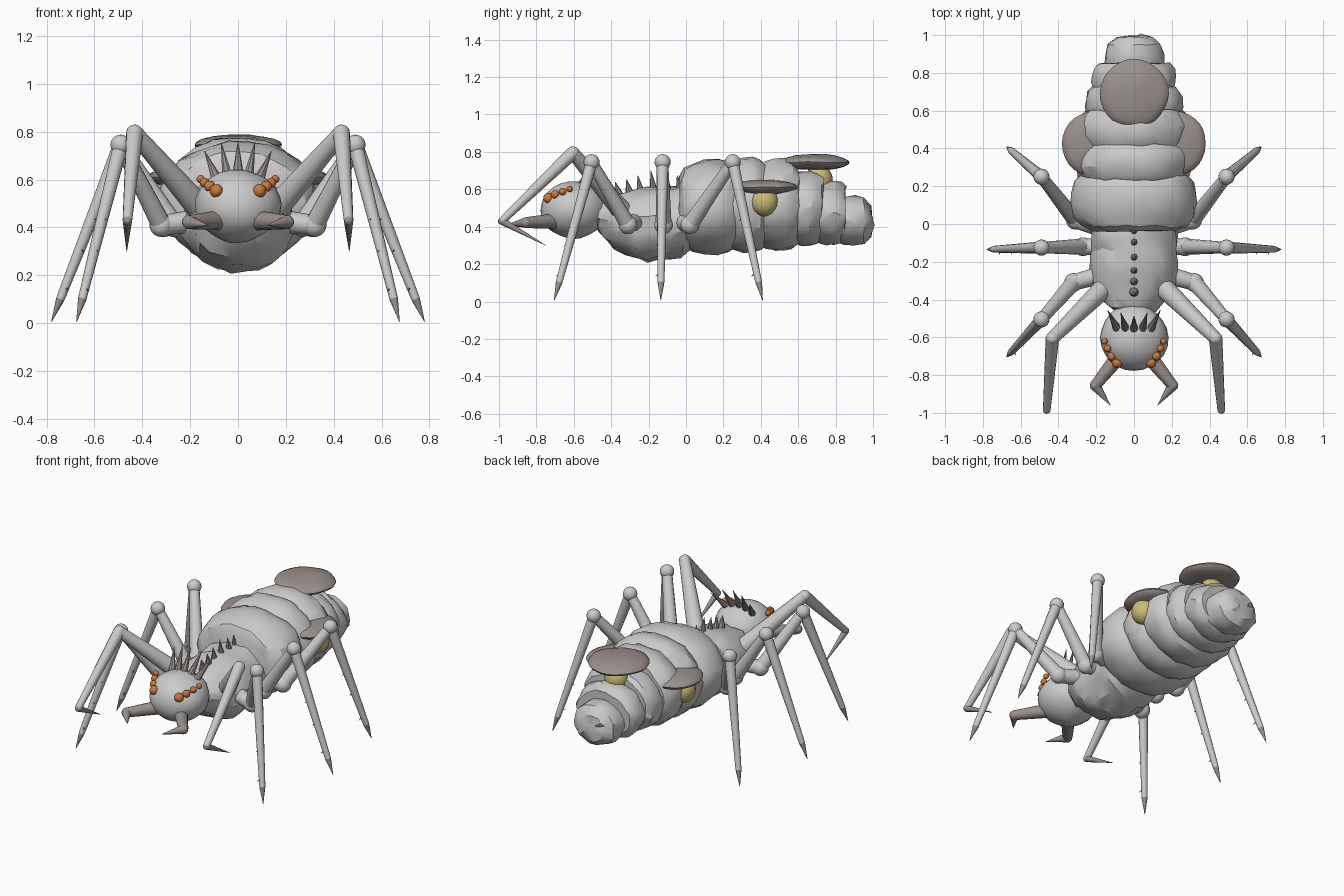
import bpy, bmesh, math, random
from mathutils import Vector, Matrix, noise

if "Cube" in bpy.data.objects:
    bpy.data.objects.remove(bpy.data.objects["Cube"])

random.seed(4)


def material(name, rgb):
    m = bpy.data.materials.new(name)
    m.diffuse_color = (*rgb, 1)
    m.use_nodes = True
    m.node_tree.nodes["Principled BSDF"].inputs["Base Color"].default_value = m.diffuse_color
    return m


MATS = [material("pale_grey_shell", (0.60, 0.60, 0.60)),
        material("grey_brown_horn", (0.32, 0.28, 0.26)),
        material("orange_eye", (0.60, 0.19, 0.045)),
        material("yellow_stem", (0.60, 0.50, 0.18))]
SHELL, HORN, EYE, STEM = range(4)


def finish(bm, name, angle=40):
    bmesh.ops.recalc_face_normals(bm, faces=bm.faces)
    me = bpy.data.meshes.new(name)
    bm.to_mesh(me)
    bm.free()
    for m in MATS:
        me.materials.append(m)
    for p in me.polygons:
        p.use_smooth = True
    me.set_sharp_from_angle(angle=math.radians(angle))
    ob = bpy.data.objects.new(name, me)
    bpy.context.collection.objects.link(ob)
    return ob


def paint(verts, mat):
    for f in {f for v in verts for f in v.link_faces}:
        f.material_index = mat


def tube(bm, a, b, r1, r2, mat=SHELL, sides=12):
    a, b = Vector(a), Vector(b)
    d = b - a
    mtx = Matrix.Translation((a + b) / 2) @ d.to_track_quat('Z', 'Y').to_matrix().to_4x4()
    g = bmesh.ops.create_cone(bm, cap_ends=True, segments=sides, radius1=r1,
                              radius2=r2, depth=d.length, matrix=mtx)
    paint(g["verts"], mat)


def ball(bm, c, size, mat=SHELL, u=16, v=10, rough=0.0):
    if not isinstance(size, tuple):
        size = (size,) * 3
    mtx = Matrix.Translation(c) @ Matrix.Diagonal((*size, 1))
    g = bmesh.ops.create_uvsphere(bm, u_segments=u, v_segments=v, radius=1, matrix=mtx)
    paint(g["verts"], mat)
    for w in g["verts"]:
        w.co += noise.noise_vector(w.co * 9) * rough


def loft(bm, rings, rough, sides=26):
    """Skin of elliptical rings (y, half width, z low, z high), roughened."""
    loops = []
    for y, w, lo, hi in rings:
        loop = []
        for i in range(sides):
            t = math.tau * i / sides
            p = Vector((w * math.cos(t), y, (lo + hi) / 2 + (hi - lo) / 2 * math.sin(t)))
            p += noise.noise_vector(p * 11) * rough
            p += Vector([random.uniform(-.4, .4) * rough for _ in range(3)])
            loop.append(bm.verts.new(p))
        loops.append(loop)
    for a, b in zip(loops, loops[1:]):
        for i in range(sides):
            j = (i + 1) % sides
            bm.faces.new((a[i], a[j], b[j], b[i]))
    bm.faces.new(loops[0])
    bm.faces.new(loops[-1])


# Head
bm = bmesh.new()
ball(bm, (0, -.60, .49), (.18, .18, .152), u=24, v=14, rough=.008)
finish(bm, "head")

# Thorax with a narrow neck
bm = bmesh.new()
loft(bm, [(-.47, .10, .38, .52), (-.43, .15, .32, .56), (-.38, .19, .28, .575),
          (-.32, .22, .25, .59), (-.26, .235, .225, .60), (-.20, .235, .215, .61),
          (-.14, .225, .22, .61), (-.08, .23, .225, .62), (-.02, .23, .24, .62),
          (.04, .20, .28, .60)], .02)
finish(bm, "thorax", 30)

# Abdomen: overlapping ringed segments (y start, y end, half width, z low, z high)
bm = bmesh.new()
for y0, y1, w, lo, hi in [(-.035, .27, .335, .25, .76), (.20, .43, .31, .26, .775),
                          (.37, .60, .305, .27, .765), (.53, .73, .26, .295, .70),
                          (.67, .85, .22, .305, .64)]:
    mid, h = (lo + hi) / 2, (hi - lo) / 2
    loft(bm, [(y0 + (y1 - y0) * t, w * s, mid - h * s, mid + h * s) for t, s in
              [(0, .66), (.08, .83), (.24, .94), (.45, 1), (.68, 1), (.86, .95), (1, .84)]], .014)
loft(bm, [(.80, .13, .32, .54), (.84, .155, .305, .56), (.90, .158, .30, .56),
          (.95, .145, .305, .55), (.985, .10, .34, .51), (1.0, .05, .39, .46)], .014, 18)
finish(bm, "abdomen", 30)

# Mushroom growths: yellow stems under broad caps
for name, c, r, stem in [("top", (0, .69, .745), .182, (0, .71, .65)),
                         ("left", (-.21, .425, .61), .172, (-.275, .42, .535)),
                         ("right", (.21, .425, .61), .172, (.275, .42, .535))]:
    bm = bmesh.new()
    ball(bm, stem, (.075, .075, .08), STEM)
    finish(bm, name + "_growth_stem")
    bm = bmesh.new()
    ball(bm, c, (r, r, .043), HORN, u=28, v=10, rough=.006)
    finish(bm, name + "_growth_cap")

# Crown spikes on the head
bm = bmesh.new()
for x, z in [(-2, .72), (-1, .755), (0, .76), (1, .755), (2, .72)]:
    tube(bm, (x * .043, -.56, .62 - abs(x) * .012),
         (x * .07, -.485 + abs(x) * .015, z), .024, .001, HORN, 8)
finish(bm, "crown_spikes")

# Spines along the thorax
bm = bmesh.new()
for y, z in [(-.37, .64), (-.31, .655), (-.25, .675), (-.18, .70), (-.10, .68), (-.04, .675)]:
    tube(bm, (0, y + .01, .57), (0, y - .008, z), .026, .001, HORN, 8)
finish(bm, "back_spines")

for s, side in ((-1, "left"), (1, "right")):
    # Row of four shrinking eyes
    bm = bmesh.new()
    for x, y, z, r in [(.09, -.735, .553, .028), (.118, -.70, .572, .023),
                       (.14, -.66, .588, .02), (.156, -.622, .602, .017)]:
        ball(bm, (s * x, y, z), r, EYE)
    finish(bm, side + "_eyes")

    # Hooked jaw
    bm = bmesh.new()
    elbow = (s * .205, -.855, .422)
    tube(bm, (s * .08, -.70, .43), elbow, .042, .029, HORN)
    ball(bm, elbow, .029, HORN)
    tube(bm, elbow, (s * .125, -.96, .41), .029, .001, HORN)
    finish(bm, side + "_jaw")

    # Raptorial foreleg with folded claw
    bm = bmesh.new()
    hip, knee = (s * .15, -.33, .47), (s * .432, -.605, .795)
    wrist = (s * .462, -.985, .43)
    tube(bm, hip, knee, .055, .034)
    ball(bm, knee, .035)
    tube(bm, knee, wrist, .036, .02)
    ball(bm, wrist, .02, HORN)
    tube(bm, wrist, (s * .465, -.75, .30), .02, .001, HORN)
    finish(bm, side + "_foreleg")

    # Three pairs of walking legs
    for name, root, hip, knee, foot in [
            ("front", (.14, -.26), (.32, -.31), (.49, -.505), (.675, -.705)),
            ("middle", (.12, -.12), (.27, -.12), (.49, -.125), (.78, -.135)),
            ("rear", (.14, -.03), (.31, .02), (.49, .25), (.675, .41))]:
        bm = bmesh.new()
        root = Vector((s * root[0], root[1], .43))
        hip = Vector((s * hip[0], hip[1], .41))
        knee = Vector((s * knee[0], knee[1], .745))
        foot = Vector((s * foot[0], foot[1], .005))
        tube(bm, root, hip, .05, .042)
        ball(bm, hip, .05)
        tube(bm, hip, knee, .043, .03)
        ball(bm, knee, .043)
        ankle = knee.lerp(foot, .87)
        tube(bm, knee, ankle, .032, .018)
        tube(bm, ankle, foot, .018, .001, HORN)
        # Small bristles on the shin
        for t in (.4, .58, .8):
            p = knee.lerp(foot, t)
            tube(bm, p, p + Vector((-s * .012, -.03, -.018)), .007, .001, HORN, 6)
        finish(bm, f"{side}_{name}_leg")
